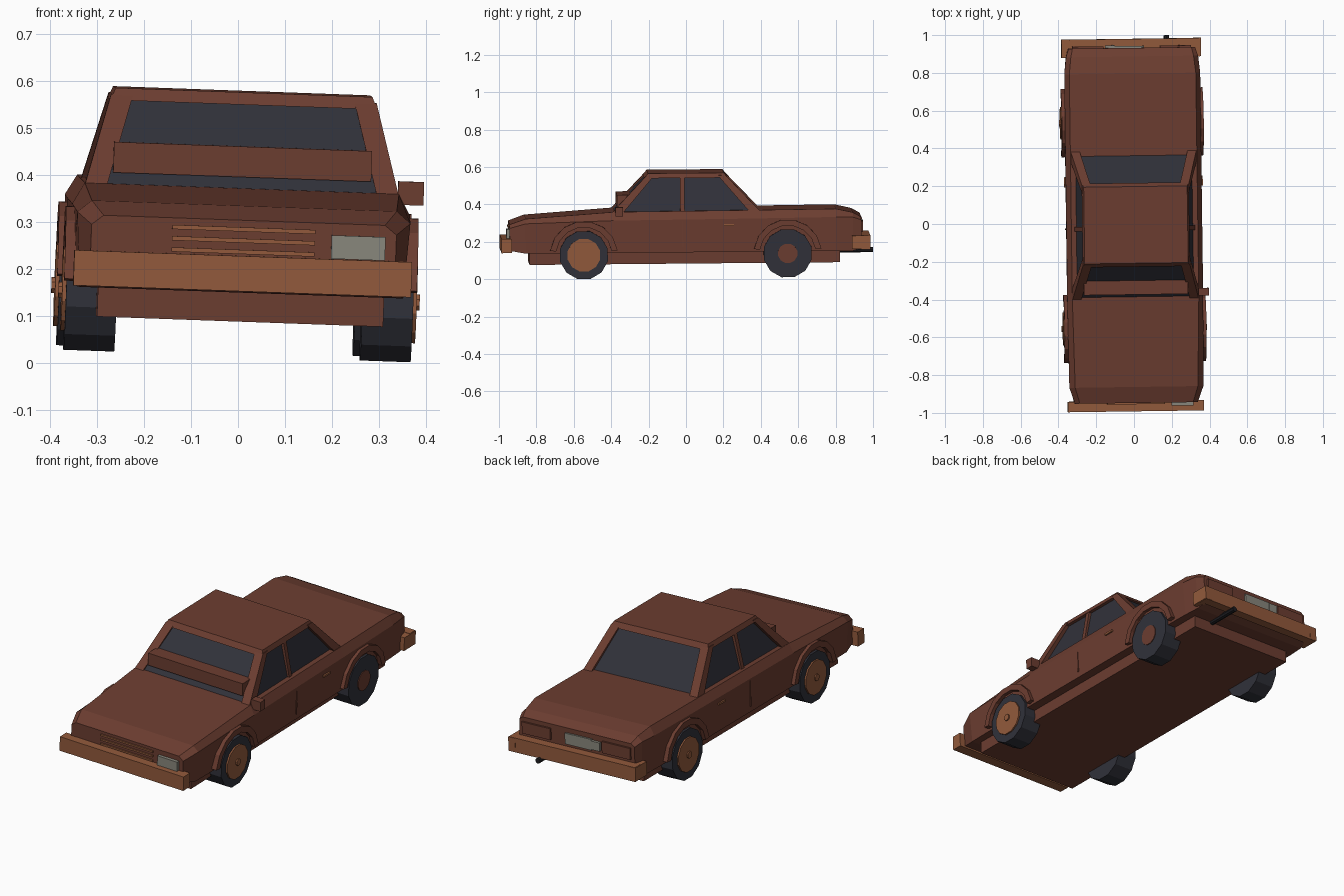
import bpy, bmesh, math
from mathutils import Matrix, Vector

if "Cube" in bpy.data.objects:
    bpy.data.objects.remove(bpy.data.objects["Cube"])

# the whole car leans, pitches and turns slightly
POSE = (Matrix.Translation((-0.01, 0, 0.017)) @ Matrix.Rotation(0.014, 4, 'Z')
        @ Matrix.Rotation(0.036, 4, 'Y') @ Matrix.Rotation(0.009, 4, 'X'))


def material(name, rgb):
    m = bpy.data.materials.new(name)
    m.diffuse_color = (*rgb, 1)
    m.use_nodes = True
    m.node_tree.nodes["Principled BSDF"].inputs["Base Color"].default_value = m.diffuse_color
    return m


BROWN = material("rust brown", (0.150, 0.047, 0.030))
TAN = material("copper trim", (0.290, 0.102, 0.045))
DARK = material("dark glass and rubber", (0.030, 0.031, 0.042))
GREY = material("lamp grey", (0.250, 0.245, 0.205))
BLACK = material("exhaust black", (0.012, 0.012, 0.015))


def loft(name, rings, mat):
    """Skin a list of equal-length point rings and cap both ends."""
    bm = bmesh.new()
    vs = [[bm.verts.new(POSE @ Vector(p)) for p in r] for r in rings]
    n = len(rings[0])
    for a, b in zip(vs, vs[1:]):
        for i in range(n):
            j = (i + 1) % n
            bm.faces.new((a[i], a[j], b[j], b[i]))
    bm.faces.new(vs[0])
    bm.faces.new(vs[-1])
    bmesh.ops.recalc_face_normals(bm, faces=bm.faces)
    me = bpy.data.meshes.new(name)
    bm.to_mesh(me)
    bm.free()
    me.materials.append(mat)
    ob = bpy.data.objects.new(name, me)
    bpy.context.collection.objects.link(ob)
    return ob


def quad(x0, x1, y0, y1, z):
    return [(x0, y0, z), (x1, y0, z), (x1, y1, z), (x0, y1, z)]


def box(name, x0, x1, y0, y1, z0, z1, mat):
    return loft(name, [quad(x0, x1, y0, y1, z0), quad(x0, x1, y0, y1, z1)], mat)


def disc(name, x0, x1, y, z, r, n, mat):
    """Cylinder lying along x."""
    def ring(x):
        return [(x, y + r * math.cos(2 * math.pi * (i + .5) / n),
                 z + r * math.sin(2 * math.pi * (i + .5) / n)) for i in range(n)]
    return loft(name, [ring(x0), ring(x1)], mat)


# body shell: y, half widths (bottom, middle, top), heights (bottom, middle, top)
stations = [
    (-0.945, .325, .325, .300, .155, .275, .295),
    (-0.860, .345, .355, .325, .140, .300, .325),
    (-0.390, .355, .360, .335, .140, .313, .358),
    (0.380, .355, .360, .335, .140, .318, .362),
    (0.800, .350, .360, .335, .140, .322, .365),
    (0.890, .345, .350, .325, .140, .320, .345),
    (0.935, .335, .335, .315, .155, .305, .320),
]
loft("body", [[(-b, y, zb), (b, y, zb), (m, y, zm), (t, y, zt), (-t, y, zt), (-m, y, zm)]
              for y, b, m, t, zb, zm, zt in stations], BROWN)
box("underbody", -.305, .305, -.84, .82, .078, .16, BROWN)

# cabin
loft("cabin_glass", [quad(-.312, .312, -.395, .38, .345),
                     quad(-.262, .262, -.195, .195, .55)], DARK)
loft("roof", [quad(-.284, .284, -.222, .222, .535),
              quad(-.274, .274, -.203, .203, .561)], BROWN)
for s, side in ((1, "right"), (-1, "left")):
    for e, end in ((-1, "front"), (1, "rear")):
        loft(f"{end}_pillar_{side}",
             [quad(s * .290, s * .337, e * .405, e * .345, .345),
              quad(s * .236, s * .283, e * .212, e * .170, .548)], BROWN)
    loft(f"middle_pillar_{side}", [quad(s * .29, s * .322, -.032, -.008, .345),
                                   quad(s * .24, s * .278, -.032, -.008, .548)], BROWN)
    box(f"door_handle_{side}", s * .35, s * .367, .20, .255, .280, .290, TAN)
    box(f"door_seam_{side}", s * .35, s * .361, -.024, -.018, .17, .305, BROWN)
box("windshield_bar", -.275, .275, -.37, -.29, .382, .447, BROWN)
box("side_mirror", .333, .388, -.38, -.34, .335, .385, BROWN)

# wheels, hubcaps and arch flares
for s, side in ((1, "right"), (-1, "left")):
    for y, end in ((-.55, "front"), (.54, "rear")):
        tag = f"{end}_{side}"
        disc(f"tire_{tag}", s * .262, s * .370, y, .13, .132, 12, DARK)
        if tag == "rear_right":      # this hubcap is missing
            disc(f"hub_{tag}", s * .36, s * .374, y, .13, .053, 12, BROWN)
        else:
            disc(f"hubcap_{tag}", s * .36, s * .378, y, .13, .090, 12, TAN)
            disc(f"hub_{tag}", s * .37, s * .385, y, .13, .018, 8, TAN)
        rings = []
        for k in range(8):
            a = math.radians(8 + 164 * k / 7)
            c, d = math.cos(a), math.sin(a)
            rings.append([(s * x, y + r * c, .13 + r * d)
                          for x, r in ((.34, .150), (.376, .150), (.376, .182), (.34, .182))])
        loft(f"arch_{tag}", rings, BROWN)

# bumpers with wrapped ends
box("front_bumper", -.36, .36, -.99, -.935, .144, .219, TAN)
box("rear_bumper", -.367, .367, .935, .982, .148, .223, TAN)
for s, side in ((1, "right"), (-1, "left")):
    box(f"rear_bumper_end_{side}", s * .33, s * .370, .885, .983, .150, .221, TAN)

# front details
for i in range(3):
    box(f"grille_bar_{i}", -.153, .152, -.952, -.94, .223 + .024 * i, .232 + .024 * i, TAN)
box("headlight", .187, .302, -.962, -.94, .220, .270, GREY)

# rear details
box("licence_plate", -.09, .065, .93, .945, .238, .295, GREY)
box("plate_lamp", -.14, -.09, .93, .950, .245, .290, GREY)
for s, side in ((1, "right"), (-1, "left")):
    box(f"taillight_{side}", s * .15, s * .315, .93, .945, .238, .298, BROWN)

# exhaust pipe along y
loft("exhaust", [[(.19 + .014 * math.cos(math.pi * i / 4), y,
                   .140 + .014 * math.sin(math.pi * i / 4)) for i in range(8)]
                 for y in (.78, .998)], BLACK)
